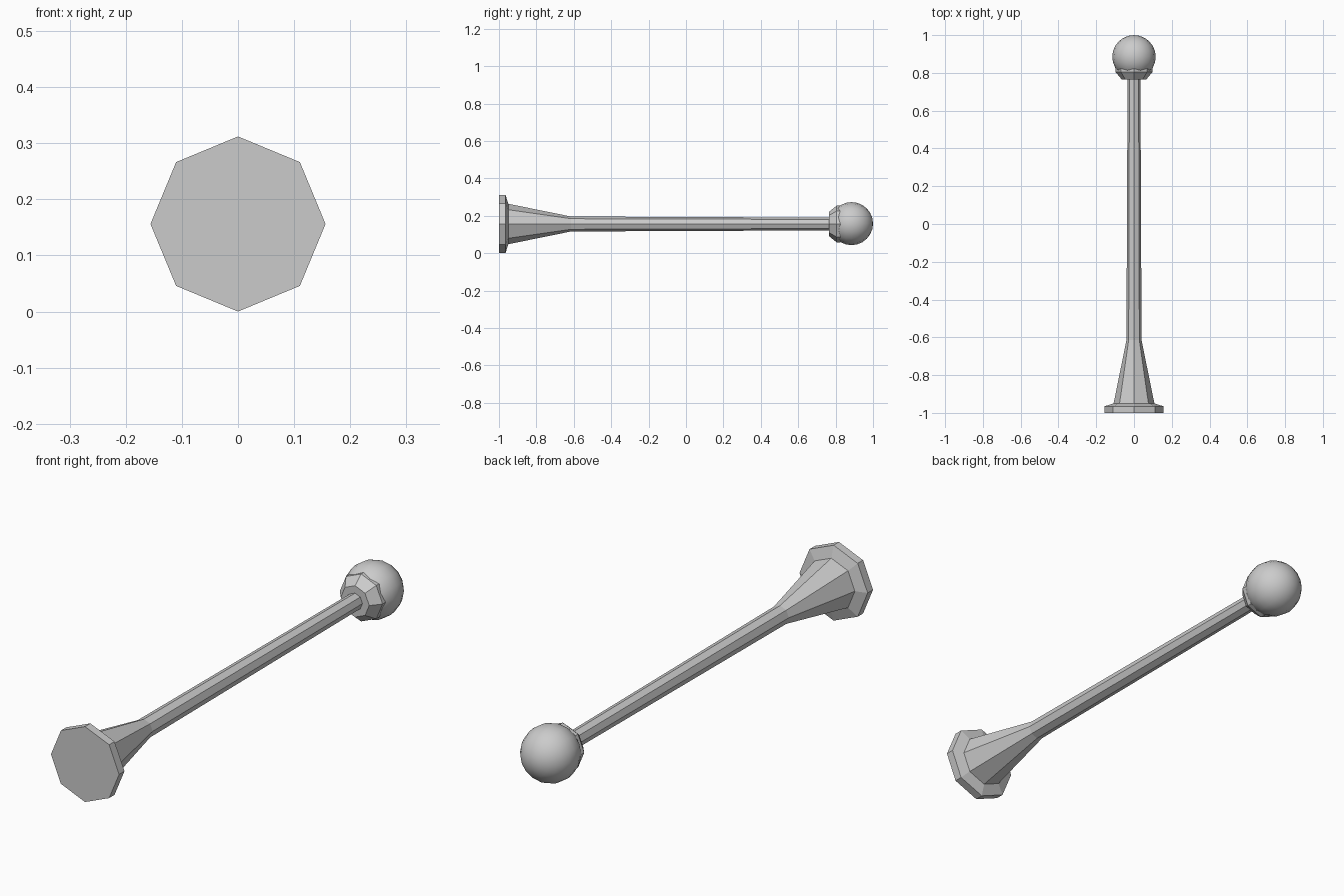
import bpy
from math import sin, cos, pi, radians

cube = bpy.data.objects.get("Cube")
if cube:
    bpy.data.objects.remove(cube, do_unlink=True)

AXIS_Z = 0.156

# single plain grey
grey = bpy.data.materials.new("plain grey")
grey.use_nodes = True
colour = (0.6, 0.6, 0.6, 1)
grey.diffuse_color = colour
grey.node_tree.nodes["Principled BSDF"].inputs["Base Color"].default_value = colour


def lathe(name, profile, sides=8):
    """Closed solid around the y axis from (y, radius) pairs."""
    verts = [(r * sin(2 * pi * i / sides), y, AXIS_Z + r * cos(2 * pi * i / sides))
             for y, r in profile for i in range(sides)]
    faces = [list(range(sides))[::-1],
             list(range(len(verts) - sides, len(verts)))]
    for k in range(len(profile) - 1):
        for i in range(sides):
            a, b = k * sides + i, k * sides + (i + 1) % sides
            faces.append([a, b, b + sides, a + sides])
    mesh = bpy.data.meshes.new(name)
    mesh.from_pydata(verts, [], [f[::-1] for f in faces])
    mesh.materials.append(grey)
    obj = bpy.data.objects.new(name, mesh)
    bpy.context.collection.objects.link(obj)
    return obj


# octagonal foot with a shallow sloped shoulder
lathe("base_plate", [(-1, 0.156), (-0.965, 0.156), (-0.95, 0.108)])
# flared socket tapering into the shaft
lathe("flared_socket", [(-0.95, 0.108), (-0.615, 0.04)])
# long, slightly tapered shaft
lathe("shaft", [(-0.615, 0.04), (0.8, 0.034)])
# faceted collar whose corners show at the ball
lathe("ball_collar", [(0.765, 0.065), (0.805, 0.098), (0.825, 0.098), (0.85, 0.07)])

# smooth ball at the tip, poles along the shaft
bpy.ops.mesh.primitive_uv_sphere_add(segments=16, ring_count=12, radius=0.115,
                                     location=(0, 0.885, AXIS_Z + 0.002),
                                     rotation=(radians(90), 0, 0))
ball = bpy.context.object
ball.name = "ball_tip"
ball.data.materials.append(grey)
bpy.ops.object.shade_smooth_by_angle(angle=radians(40))
